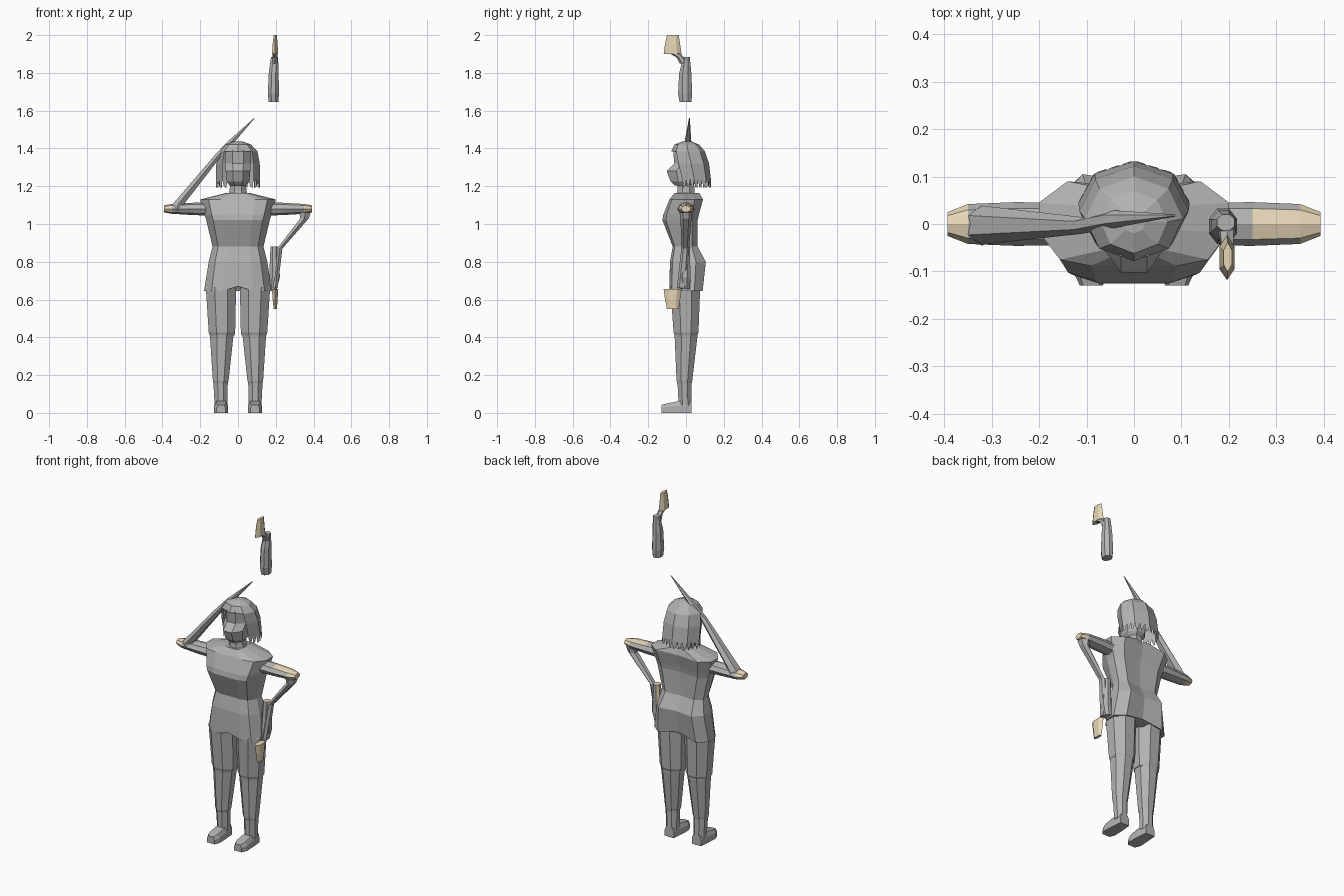
import bpy, bmesh, math
from mathutils import Vector

if "Cube" in bpy.data.objects:
    bpy.data.objects.remove(bpy.data.objects["Cube"])


def material(name, rgb):
    m = bpy.data.materials.new(name)
    m.diffuse_color = (*rgb, 1)
    m.use_nodes = True
    m.node_tree.nodes["Principled BSDF"].inputs["Base Color"].default_value = m.diffuse_color
    return m


GREY = material("grey cloth", (0.45, 0.45, 0.45))
SKIN = material("beige skin", (0.80, 0.68, 0.47))


def loft(name, rings, caps=True, rule=None, skip=None):
    """Skin a list of closed rings; rule(face) picks skin, skip(row, col) leaves gaps."""
    bm = bmesh.new()
    rows = [[bm.verts.new(p) for p in r] for r in rings]
    n = len(rows[0])
    for i in range(len(rows) - 1):
        for j in range(n):
            if skip and skip(i, j):
                continue
            k = (j + 1) % n
            bm.faces.new((rows[i][j], rows[i][k], rows[i + 1][k], rows[i + 1][j]))
    if caps:
        bm.faces.new(rows[0])
        bm.faces.new(rows[-1])
    bmesh.ops.recalc_face_normals(bm, faces=bm.faces)
    bm.normal_update()
    for f in bm.faces:
        f.material_index = int(bool(rule and rule(f)))
    me = bpy.data.meshes.new(name)
    bm.to_mesh(me)
    bm.free()
    me.materials.append(GREY)
    me.materials.append(SKIN)
    ob = bpy.data.objects.new(name, me)
    bpy.context.collection.objects.link(ob)
    return ob


def oval(z, x0, x1, y0, y1, n=8, turn=0.5):
    """Horizontal ring filling the box x0..x1, y0..y1."""
    grow = 1 / math.cos(math.pi / n) if turn == 0.5 else 1
    out = []
    for i in range(n):
        a = 2 * math.pi * (i + turn) / n
        out.append(Vector(((x0 + x1) / 2 + (x1 - x0) / 2 * math.cos(a) * grow,
                           (y0 + y1) / 2 + (y1 - y0) / 2 * math.sin(a) * grow, z)))
    return out


def x_ring(x, z, ry, rz, y=0, n=8):
    """Vertical ring facing sideways."""
    return [Vector((x, y + ry * math.cos(2 * math.pi * i / n),
                    z + rz * math.sin(2 * math.pi * i / n))) for i in range(n)]


def body_ring(z, w, f, b, sag=0):
    """Tunic cross-section: broad front, sloped corners, flatter back."""
    half = [(0, f), (.45 * w, f), (.78 * w, f * .85), (w, f * .2),
            (w, b * .5), (.7 * w, b), (0, b * .85)]
    pts = half + [(-x, y) for x, y in half[-2:0:-1]]
    return [Vector((x, y, z + (sag if x == 0 else 0))) for x, y in pts]


# Tunic
loft("tunic", [body_ring(.645, .18, -.088, .088, .025), body_ring(.80, .155, -.085, .105),
               body_ring(.88, .135, -.07, .062), body_ring(1.02, .168, -.125, .062),
               body_ring(1.05, .178, -.12, .068), body_ring(1.13, .20, -.088, .09),
               body_ring(1.165, .06, -.06, .07)])
loft("neck", [oval(1.12, -.055, .055, -.055, .05), oval(1.18, -.045, .045, -.045, .045),
              oval(1.26, -.035, .035, -.045, .04)])

# Legs and feet
for side, s in (("right", -1), ("left", 1)):
    def leg(z, a, b, y0, y1):
        return oval(z, min(s * a, s * b), max(s * a, s * b), y0, y1)
    loft(side + "_thigh", [leg(.41, .02, .15, -.06, .06), leg(.425, .015, .155, -.066, .066),
                           leg(.66, .01, .17, -.082, .075), leg(.72, .02, .14, -.06, .06)])
    loft(side + "_shin", [leg(.155, .055, .13, -.046, .03), leg(.17, .05, .133, -.05, .033),
                          leg(.40, .025, .148, -.06, .06), leg(.42, .022, .15, -.062, .06)])
    loft(side + "_ankle", [leg(.04, .056, .125, -.04, .03), leg(.06, .056, .125, -.04, .03),
                           leg(.16, .054, .13, -.045, .03)])
    # Foot as lengthwise sections: heel to toe
    sections = [(.03, .03, .06), (-.04, .036, .062), (-.10, .038, .05), (-.13, .024, .042)]
    loft(side + "_foot", [[Vector((s * .09 + x * hw, y, z)) for x, z in
                           ((-1, 0), (1, 0), (1, h * .6), (.7, h), (-.7, h), (-1, h * .6))]
                          for y, hw, h in sections])

    # Upper arm with bare elbow
    arm = [x_ring(s * x, z, ry, rz) for x, z, ry, rz in
           ((.15, 1.08, .045, .036), (.25, 1.08, .046, .032),
            (.35, 1.08, .042, .026), (.393, 1.08, .025, .018))]
    loft(side + "_upper_arm", arm,
         rule=lambda f: abs(f.calc_center_median().x) > .34 or
         (f.calc_center_median().x > .28 and f.normal.z > .8))

# Head with recessed eyes and jutting jaw
loft("head", [oval(1.205, -.045, .045, -.062, .04), oval(1.225, -.06, .06, -.082, .06),
              oval(1.28, -.065, .065, -.102, .07), oval(1.32, -.068, .068, -.062, .07),
              oval(1.39, -.07, .07, -.068, .07)])

# Hair: crown plus side and back panels, open over the face
TURN = 2     # first ring point lies at the back, so columns 3 and 4 are in front


def hair_ring(z, w, f, b):
    return oval(z, -w, w, f, b, 8, TURN)


loft("hair", [hair_ring(1.235, .117, -.045, .132), hair_ring(1.32, .115, -.068, .122),
              hair_ring(1.385, .103, -.078, .10), hair_ring(1.42, .07, -.062, .07),
              hair_ring(1.437, .025, -.02, .03)],
     caps=False, skip=lambda i, j: i < 2 and j in (3, 4))
loft("crown_cap", [hair_ring(1.4365, .025, -.02, .03), hair_ring(1.438, .005, 0, .01)])

# Jagged hair ends hanging from the hair's lower edge
bm = bmesh.new()
edge, low = hair_ring(1.235, .117, -.045, .132), hair_ring(1.19, .118, -.045, .134)
for j in (0, 1, 2, 5, 6, 7):
    k = (j + 1) % 8
    for t in range(3):
        a, b = edge[j].lerp(edge[k], t / 3), edge[j].lerp(edge[k], (t + 1) / 3)
        c = low[j].lerp(low[k], (t + .25) / 3)
        d = low[j].lerp(low[k], (t + .7) / 3) + Vector((0, 0, .01 + .008 * (t % 2)))
        bm.faces.new([bm.verts.new(p) for p in (a, b, d, c)])
me = bpy.data.meshes.new("hair_ends")
bm.to_mesh(me)
bm.free()
me.materials.append(GREY)
bpy.context.collection.objects.link(bpy.data.objects.new("hair_ends", me))

# Raised forearm stretched to a spike past the head
loft("raised_forearm", [oval(1.075, -.355, -.285, -.04, .034, 6), oval(1.10, -.35, -.29, -.038, .033, 6),
                        oval(1.36, -.127, -.088, -.018, .012, 6),
                        oval(1.43, -.062, -.022, -.006, .026, 6),
                        oval(1.56, .084, .088, .016, .02, 6)])

# Lowered forearm running from elbow to wrist
loft("lowered_forearm", [oval(1.06, .325, .385, -.03, .03, 6), oval(1.03, .33, .375, -.025, .025, 6),
                         oval(.87, .207, .235, -.022, .014, 6),
                         oval(.66, .185, .21, -.045, .0, 6)])
loft("lowered_sleeve", [oval(.655, .165, .205, -.03, .02), oval(.72, .165, .222, -.035, .024),
                        oval(.88, .172, .212, -.02, .02)],
     rule=lambda f: f.normal.z > .8 or (f.normal.x < -.3 and f.normal.y > .1))


# Hands: flat wedges, wide at the wrist
def hand(name, wrist, tip):
    loft(name, [oval(wrist, .18, .212, -.112, -.03, 6), oval((wrist + tip) / 2, .183, .21, -.106, -.036, 6),
                oval(tip, .189, .206, -.097, -.043, 6)], rule=lambda f: True)


hand("lowered_hand", .655, .55)
hand("floating_hand", 1.90, 2.0)

# Floating forearm with bent wrist
loft("floating_forearm", [oval(1.645, .163, .213, -.034, .028), oval(1.69, .158, .217, -.042, .033),
                          oval(1.80, .163, .215, -.036, .028), oval(1.885, .175, .212, -.014, .02)])
loft("floating_wrist", [oval(1.85, .178, .21, -.03, .01, 6), oval(1.88, .182, .21, -.045, -.01, 6),
                        oval(1.905, .184, .21, -.085, -.035, 6)])
